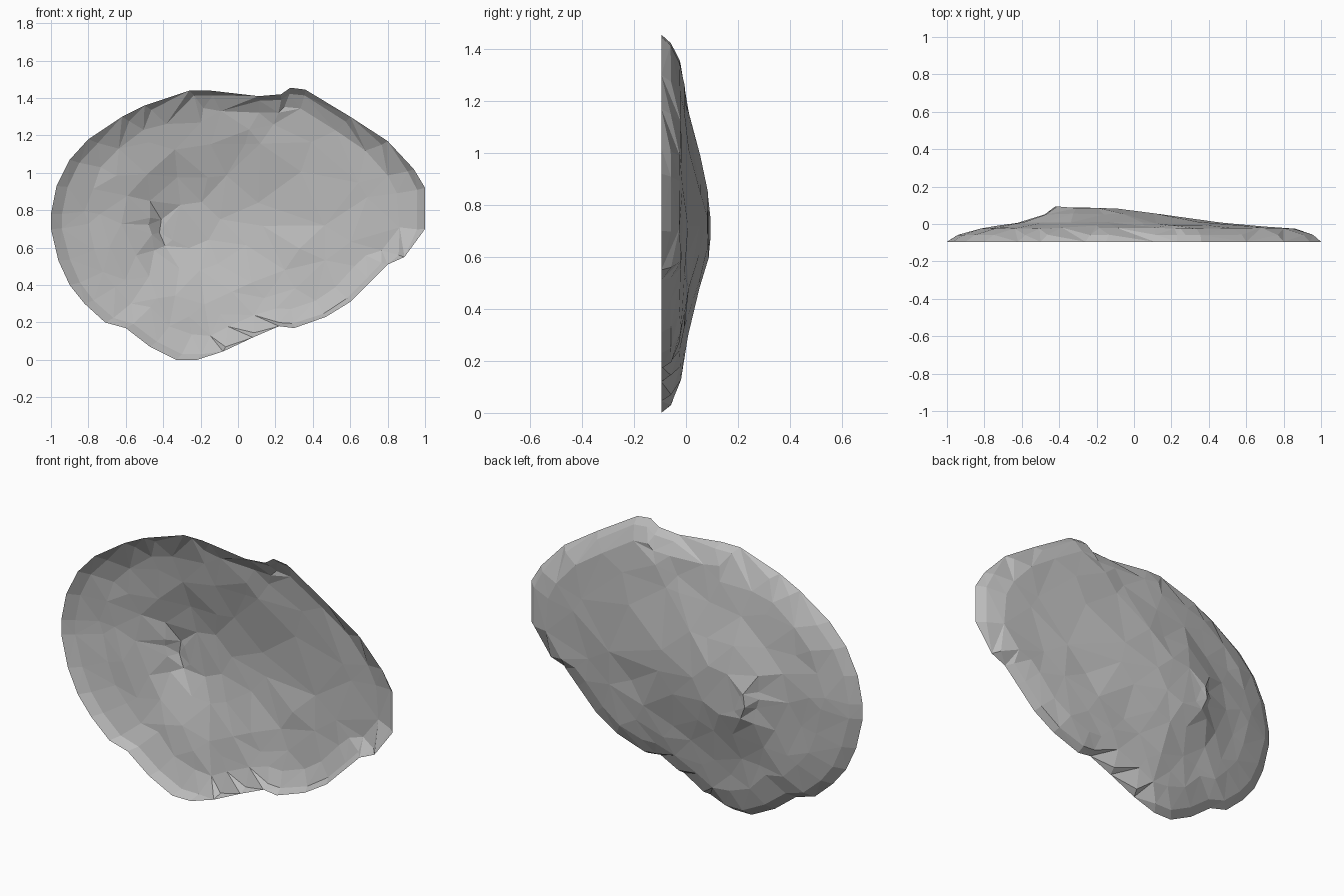
import bpy
import bmesh
import random
from mathutils import Vector
from mathutils.geometry import delaunay_2d_cdt

random.seed(4)

default_cube = bpy.data.objects.get("Cube")
if default_cube:
    bpy.data.objects.remove(default_cube, do_unlink=True)

# Uneven rim of the shell, as (x, z) going clockwise from the left end
RIM = [
    (1, .92), (1, .7), (.89, .55), (.8, .51), (.72, .43), (.6, .31), (.47, .23),
    (.3, .17), (.22, .18), (.08, .12), (-.08, .045), (-.22, 0), (-.33, 0),
    (-.47, .07), (-.6, .17), (-.71, .2), (-.82, .3), (-.9, .4), (-.96, .53),
    (-1, .7), (-1, .78), (-.97, .93), (-.9, 1.07), (-.8, 1.18), (-.62, 1.3),
    (-.5, 1.36), (-.26, 1.44), (-.15, 1.44), (.11, 1.41), (.23, 1.42),
    (.28, 1.455), (.36, 1.445), (.6, 1.3), (.8, 1.17), (.94, 1.02),
]
RIM_HEIGHT = 1.455

# Contours of the bowl: x range, z range, depth, point step, roughness
CONTOURS = [
    ((-.94, .96), (.03, 1.425), -.058, 1, .004),
    ((-.81, .86), (.13, 1.35), -.022, 1, .012),
    ((-.73, .68), (.22, 1.26), -.01, 2, .02),
    ((-.61, .45), (.31, 1.17), .006, 2, .02),
    ((-.49, .12), (.46, 1.0), .053, 3, .015),
    ((-.39, -.09), (.6, .84), .085, 5, .01),
]

# Small dent at the steep end of the dome, as (x, z, depth)
DENT = [(-.47, .76, .045), (-.46, .67, .05), (-.41, .75, .094),
        (-.42, .68, .095), (-.39, .61, .088)]


def fit(point, x_range, z_range):
    """Map a rim point into a smaller contour box."""
    u = (point[0] + 1) / 2
    v = point[1] / RIM_HEIGHT
    x = x_range[0] + u * (x_range[1] - x_range[0])
    z = z_range[0] + v * (z_range[1] - z_range[0])
    return x, z


def rough(amount):
    return random.uniform(-amount, amount)


def flat_colour(name, value):
    material = bpy.data.materials.new(name)
    colour = (value, value, value, 1)
    material.diffuse_color = colour
    material.use_nodes = True
    shader = next(n for n in material.node_tree.nodes if n.type == "BSDF_PRINCIPLED")
    shader.inputs["Base Color"].default_value = colour
    shader.inputs["Roughness"].default_value = .8
    return material


# Collect the rim, the contours and the dent as plan points with a depth
plan = [Vector(p) for p in RIM]
depths = [-.095] * len(RIM)
for index, (x_range, z_range, depth, step, noise) in enumerate(CONTOURS):
    for point in RIM[index % step::step]:
        x, z = fit(point, x_range, z_range)
        plan.append(Vector((x + rough(noise), z + rough(noise))))
        depths.append(depth + rough(noise * .3))
for x, z, depth in DENT:
    plan.append(Vector((x, z)))
    depths.append(depth)

# Triangulate inside the rim
edges = [(i, (i + 1) % len(RIM)) for i in range(len(RIM))]
points, _, triangles, sources, _, _ = delaunay_2d_cdt(plan, edges, [], 1, 1e-5)

# Raise the triangles into the faceted bowl
bm = bmesh.new()
verts = [bm.verts.new((p.x, depths[s[0]] if s else -.095, p.y))
         for p, s in zip(points, sources)]
for triangle in triangles:
    bm.faces.new([verts[i] for i in triangle])
for face in bm.faces:
    face.normal_update()
    if face.normal.y < 0:
        face.normal_flip()

mesh = bpy.data.meshes.new("shell")
bm.to_mesh(mesh)
bm.free()
mesh.materials.append(flat_colour("plain grey", .5))
shell = bpy.data.objects.new("shell", mesh)
bpy.context.collection.objects.link(shell)
